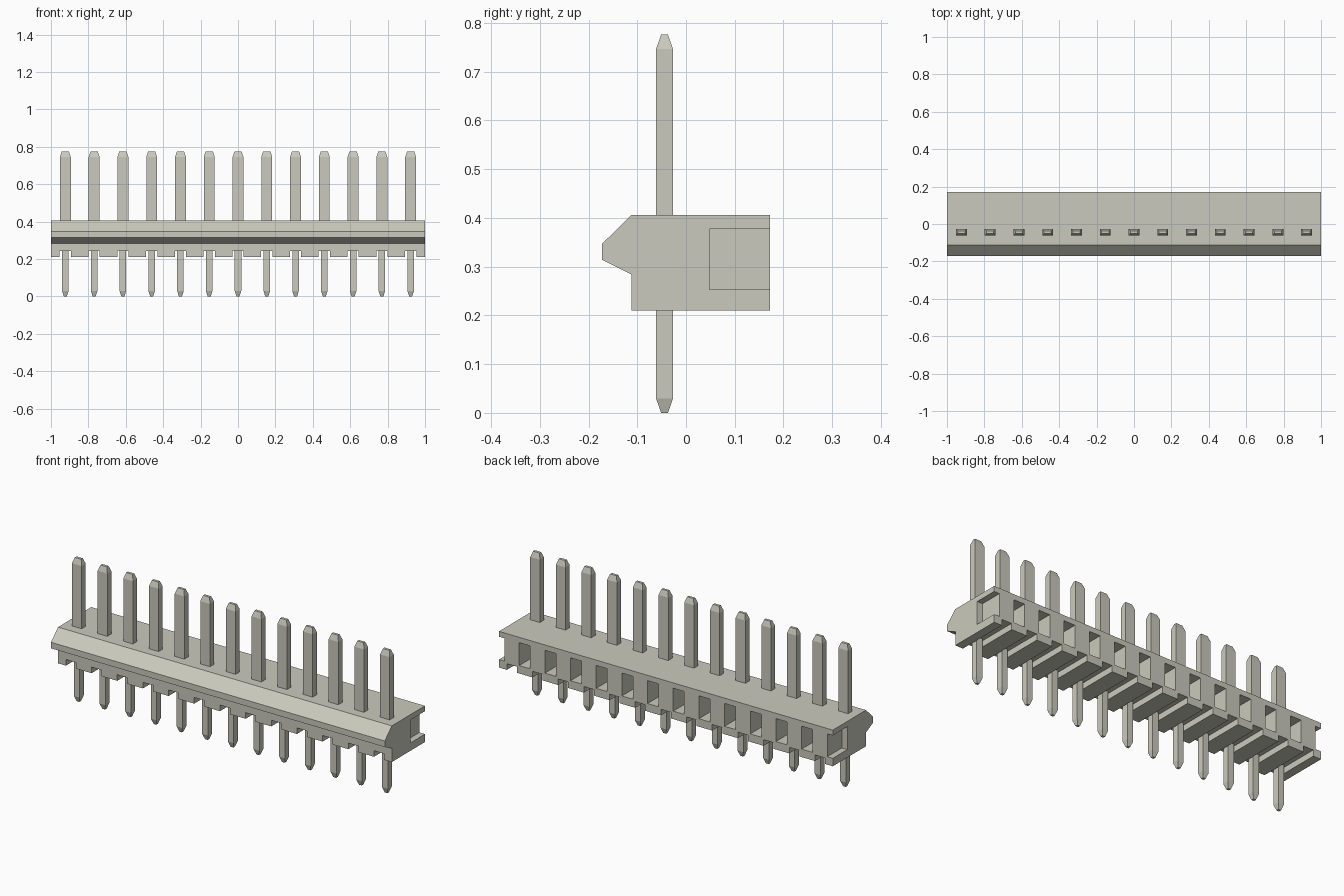
import bpy
import bmesh
from mathutils import Matrix

cube = bpy.data.objects.get("Cube")
if cube:
    bpy.data.objects.remove(cube, do_unlink=True)

COUNT = 13
PITCH = 2.0 / COUNT
PIN_Y = -0.044

mat = bpy.data.materials.new("warm_grey")
mat.use_nodes = True
colour = (0.59, 0.59, 0.51, 1)
mat.diffuse_color = colour
mat.node_tree.nodes["Principled BSDF"].inputs["Base Color"].default_value = colour


def make_object(name, bm):
    bmesh.ops.recalc_face_normals(bm, faces=bm.faces)
    mesh = bpy.data.meshes.new(name)
    bm.to_mesh(mesh)
    bm.free()
    mesh.materials.append(mat)
    obj = bpy.data.objects.new(name, mesh)
    bpy.context.collection.objects.link(obj)
    return obj


def add_box(bm, x, width, y0, y1, z0, z1):
    centre = Matrix.Translation((x, (y0 + y1) / 2, (z0 + z1) / 2))
    size = Matrix.Diagonal((width, y1 - y0, z1 - z0, 1))
    bmesh.ops.create_cube(bm, size=1, matrix=centre @ size)


def pin_x(i):
    return (i - (COUNT - 1) / 2) * PITCH


# Housing: side profile extruded along x
profile = [(-0.112, 0.21), (0.172, 0.21), (0.172, 0.406), (-0.112, 0.406),
           (-0.172, 0.347), (-0.172, 0.314), (-0.112, 0.284)]
bm = bmesh.new()
side = bm.faces.new([bm.verts.new((-1, y, z)) for y, z in profile])
extruded = bmesh.ops.extrude_face_region(bm, geom=[side])["geom"]
bmesh.ops.translate(bm, vec=(2, 0, 0),
                    verts=[v for v in extruded if isinstance(v, bmesh.types.BMVert)])
housing = make_object("housing", bm)

# Grooves under the pins, and rear pockets between them (half pockets at the ends)
bm = bmesh.new()
for i in range(COUNT):
    add_box(bm, pin_x(i), 0.06, -0.3, 0.3, 0.1, 0.243)
for i in range(COUNT + 1):
    add_box(bm, -1 + i * PITCH, 0.066, 0.048, 0.3, 0.253, 0.377)
cutter = make_object("housing_cutter", bm)
cutter.hide_render = True

cut = housing.modifiers.new("cut", "BOOLEAN")
cut.operation = "DIFFERENCE"
cut.solver = "EXACT"
cut.object = cutter
bpy.context.view_layer.objects.active = housing
housing.select_set(True)
bpy.ops.object.modifier_apply(modifier="cut")
bpy.data.objects.remove(cutter, do_unlink=True)


def make_pin(name, x, sections):
    """Loft rectangular sections (z, half width, half depth) into a closed pin."""
    bm = bmesh.new()
    rings = []
    for z, w, d in sections:
        corners = ((-w, -d), (w, -d), (w, d), (-w, d))
        rings.append([bm.verts.new((x + cx, PIN_Y + cy, z)) for cx, cy in corners])
    for low, high in zip(rings, rings[1:]):
        for k in range(4):
            n = (k + 1) % 4
            bm.faces.new((low[k], low[n], high[n], high[k]))
    bm.faces.new(rings[0][::-1])
    bm.faces.new(rings[-1])
    return make_object(name, bm)


# Pins: narrow tapered tail, wide tapered blade, stepped inside the housing
pin_sections = [(0, 0.008, 0.007), (0.03, 0.0175, 0.0175), (0.3, 0.0175, 0.0175),
                (0.301, 0.029, 0.0175), (0.746, 0.029, 0.0175), (0.776, 0.019, 0.007)]
for i in range(COUNT):
    make_pin(f"pin_{i + 1}", pin_x(i), pin_sections)
